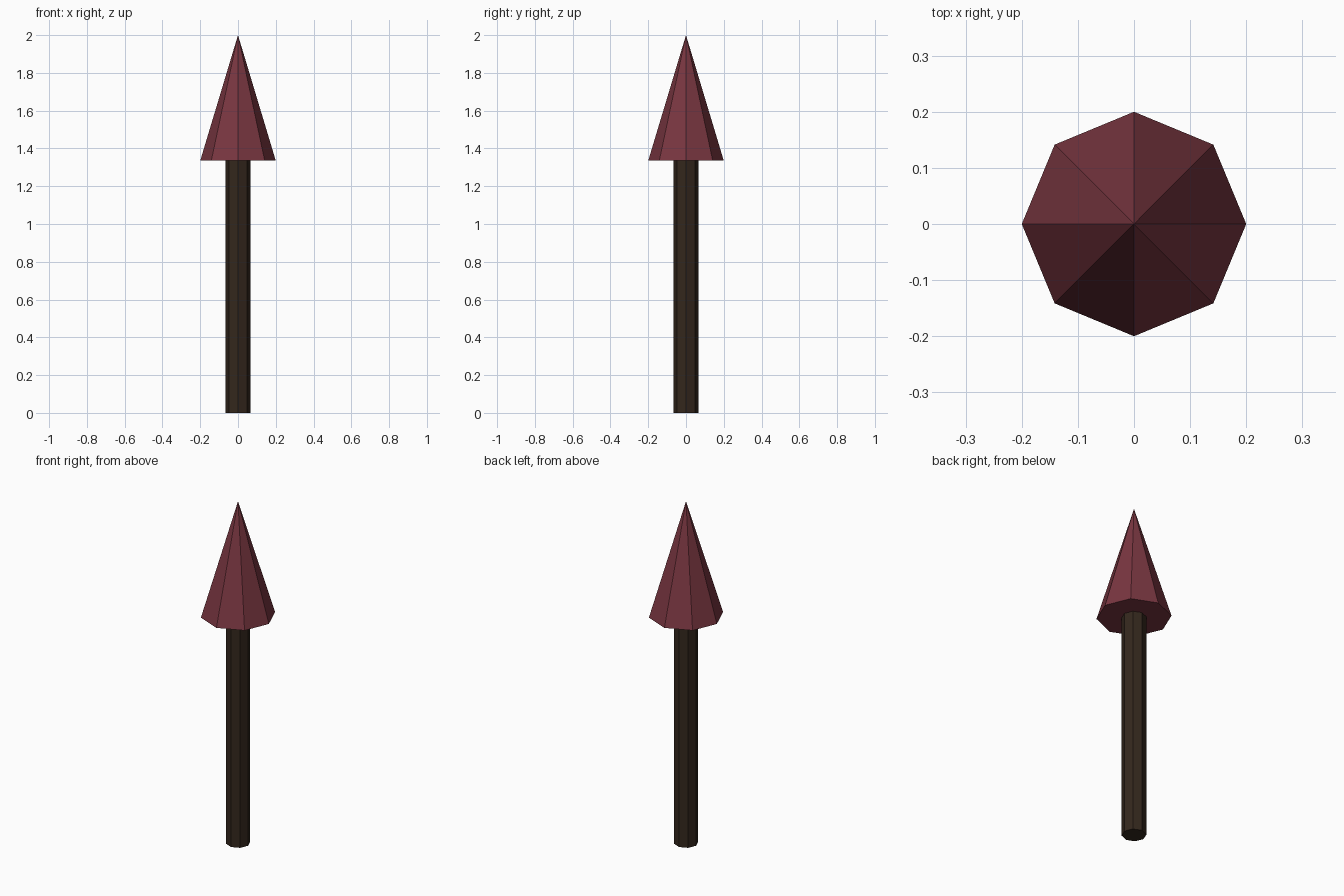
import bpy

if "Cube" in bpy.data.objects:
    bpy.data.objects.remove(bpy.data.objects["Cube"])

JOIN_Z = 1.335   # height where the head meets the shaft
TOP_Z = 2.0


def tapered_part(name, r_bottom, r_top, z0, z1, color):
    """Flat-shaded eight-sided upright cone or cylinder."""
    bpy.ops.mesh.primitive_cone_add(
        vertices=8, radius1=r_bottom, radius2=r_top,
        depth=z1 - z0, location=(0, 0, (z0 + z1) / 2))
    obj = bpy.context.object
    obj.name = name
    mat = bpy.data.materials.new(name + "_color")
    mat.diffuse_color = (*color, 1)
    mat.use_nodes = True
    mat.node_tree.nodes["Principled BSDF"].inputs["Base Color"].default_value = mat.diffuse_color
    obj.data.materials.append(mat)
    return obj


# Wooden shaft
tapered_part("shaft", 0.066, 0.066, 0, JOIN_Z, (0.034, 0.020, 0.012))

# Pointed head
tapered_part("arrow_head", 0.2, 0, JOIN_Z, TOP_Z, (0.19, 0.037, 0.052))
